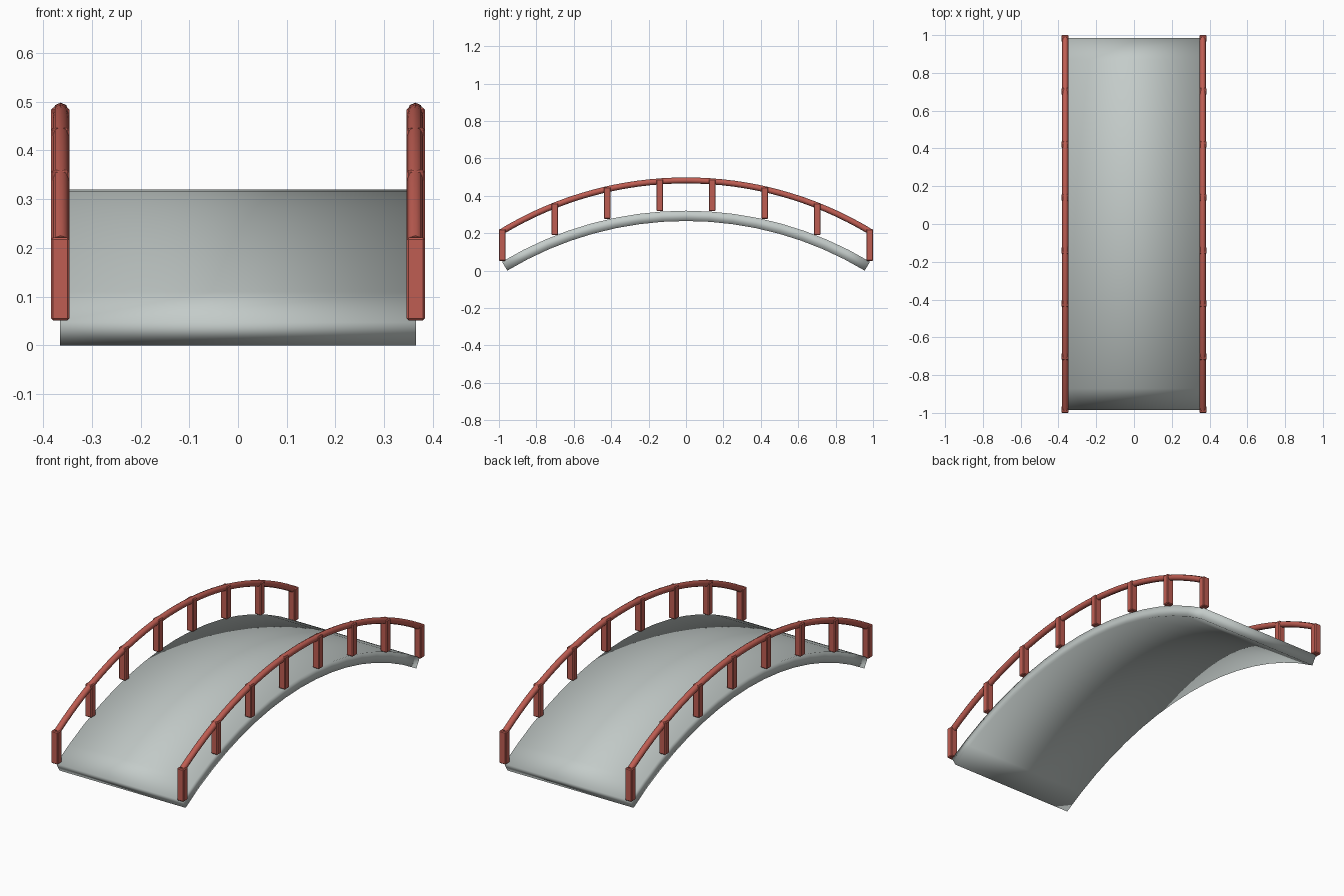
import bpy, bmesh
from math import sin, cos, pi, asin, acos, sqrt

cube = bpy.data.objects.get("Cube")
if cube:
    bpy.data.objects.remove(cube)

RADIUS, TOP = 1.91, 0.32        # walking surface arc
CENTRE = TOP - RADIUS
THICK, HALF_W = 0.055, 0.365
POST_H, POST_END = 0.17, 0.982
POSTS = 8


def material(name, rgb):
    m = bpy.data.materials.new(name)
    m.use_nodes = True
    m.diffuse_color = (*rgb, 1)
    m.node_tree.nodes["Principled BSDF"].inputs["Base Color"].default_value = (*rgb, 1)
    return m


grey = material("pale grey stone", (0.55, 0.60, 0.585))
red = material("red paint", (0.52, 0.11, 0.085))


def finish(bm, name, mat):
    bmesh.ops.recalc_face_normals(bm, faces=bm.faces)
    mesh = bpy.data.meshes.new(name)
    bm.to_mesh(mesh)
    bm.free()
    mesh.materials.append(mat)
    obj = bpy.data.objects.new(name, mesh)
    bpy.context.collection.objects.link(obj)
    return obj


def arc_sweep(name, section, half_angle, segments, lift, mat):
    """Sweep an (x, radial offset) section along the bridge arc."""
    bm = bmesh.new()
    rings = []
    for i in range(segments + 1):
        a = half_angle * (2 * i / segments - 1)
        rings.append([bm.verts.new((x, (RADIUS + r) * sin(a),
                                    CENTRE + lift + (RADIUS + r) * cos(a)))
                      for x, r in section])
    n = len(section)
    for p, q in zip(rings, rings[1:]):
        for k in range(n):
            bm.faces.new((p[k], p[(k + 1) % n], q[(k + 1) % n], q[k]))
    bm.faces.new(rings[0])
    bm.faces.new(rings[-1])
    return finish(bm, name, mat)


def shade(obj, angle):
    bpy.ops.object.select_all(action="DESELECT")
    obj.select_set(True)
    bpy.context.view_layer.objects.active = obj
    bpy.ops.object.shade_smooth_by_angle(angle=angle)


# Arched deck, softly shaded over its edges
deck_angle = acos(-CENTRE / (RADIUS - THICK))
deck = arc_sweep("deck", [(-HALF_W, 0), (HALF_W, 0), (HALF_W, -THICK), (-HALF_W, -THICK)],
                 deck_angle, 16, 0, grey)
deck.data.shade_smooth()

for side, label in ((1, "left"), (-1, "right")):
    # Handrail following the deck
    ring = [(side * (HALF_W - 0.001) + 0.016 * sin(k * pi / 4), 0.016 * cos(k * pi / 4))
            for k in range(8)]
    rail = arc_sweep(label + "_handrail", ring, asin(0.98 / RADIUS), 32, 0.162, red)
    shade(rail, pi / 3.5)

    # Upright posts with softened edges
    for i in range(POSTS):
        y = POST_END * (2 * i / (POSTS - 1) - 1)
        base = CENTRE + sqrt(RADIUS ** 2 - y ** 2) + 0.003
        bm = bmesh.new()
        bmesh.ops.create_cube(bm, size=1)
        bmesh.ops.scale(bm, vec=(0.038, 0.036, POST_H), verts=bm.verts)
        bmesh.ops.translate(bm, vec=(side * HALF_W, y, base + POST_H / 2), verts=bm.verts)
        bmesh.ops.bevel(bm, geom=bm.edges[:], offset=0.004, segments=1, affect="EDGES")
        finish(bm, f"{label}_post_{i + 1}", red)
